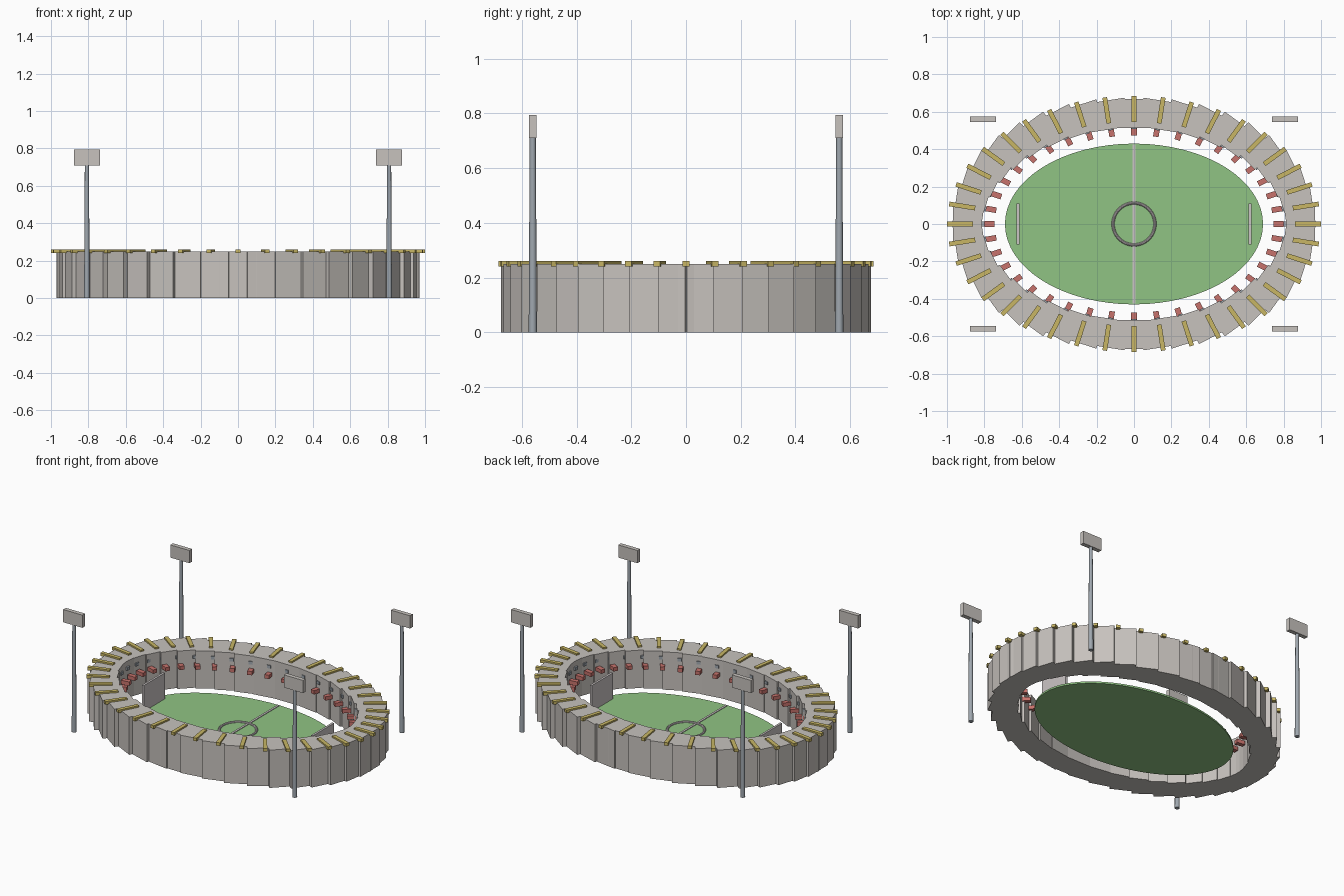
import bpy, bmesh, math
from mathutils import Matrix, Vector

old = bpy.data.objects.get("Cube")
if old:
    bpy.data.objects.remove(old, do_unlink=True)


def material(name, r, g, b):
    m = bpy.data.materials.new(name)
    m.use_nodes = True
    m.diffuse_color = (r, g, b, 1)
    m.node_tree.nodes["Principled BSDF"].inputs["Base Color"].default_value = (r, g, b, 1)
    return m


CONCRETE = material("warm concrete", 0.57, 0.54, 0.51)
GRASS = material("grass green", 0.28, 0.55, 0.23)
RED = material("seat red", 0.57, 0.17, 0.15)
YELLOW = material("beam yellow", 0.58, 0.47, 0.13)
STEEL = material("blue grey steel", 0.35, 0.39, 0.43)
CHALK = material("pale marking", 0.60, 0.56, 0.56)


def finish(name, bm, mat):
    mesh = bpy.data.meshes.new(name)
    bm.to_mesh(mesh)
    bm.free()
    mesh.materials.append(mat)
    ob = bpy.data.objects.new(name, mesh)
    bpy.context.collection.objects.link(ob)
    return ob


def add_box(bm, centre, size, turn=0.0):
    mat = (Matrix.Translation(Vector(centre)) @ Matrix.Rotation(turn, 4, 'Z')
           @ Matrix.Diagonal((*size, 1)))
    bmesh.ops.create_cube(bm, size=1, matrix=mat)


def box(name, centre, size, mat):
    bm = bmesh.new()
    add_box(bm, centre, size)
    return finish(name, bm, mat)


def oval_row(name, rx, ry, z, size, mat, count=40):
    """Boxes spaced around an oval, each turned by its own angle."""
    bm = bmesh.new()
    for i in range(count):
        t = math.tau * i / count
        add_box(bm, (rx * math.cos(t), ry * math.sin(t), z), size, t)
    return finish(name, bm, mat)


def smooth(ob):
    bpy.ops.object.select_all(action='DESELECT')
    ob.select_set(True)
    bpy.context.view_layer.objects.active = ob
    bpy.ops.object.shade_smooth_by_angle(angle=math.radians(35))


# Stand wall and the three tiers around it
oval_row("stand_wall", 0.89, 0.59, 0.125, (0.155, 0.205, 0.25), CONCRETE)
oval_row("lower_seats", 0.773, 0.5, 0.155, (0.055, 0.03, 0.025), RED)
oval_row("middle_seats", 0.85, 0.557, 0.205, (0.1, 0.025, 0.02), STEEL)
oval_row("roof_beams", 0.93, 0.615, 0.25, (0.14, 0.025, 0.02), YELLOW)

# Oval pitch
bm = bmesh.new()
bmesh.ops.create_cone(bm, cap_ends=True, segments=64, radius1=1, radius2=1, depth=1,
                      matrix=Matrix.Translation((0, 0, 0.006)) @ Matrix.Diagonal((0.69, 0.43, 0.012, 1)))
smooth(finish("pitch", bm, GRASS))

# Pitch markings
box("halfway_line", (0, 0, 0.012), (0.014, 0.85, 0.008), CHALK)
bpy.ops.mesh.primitive_torus_add(major_radius=0.112, minor_radius=0.008, major_segments=48,
                                 minor_segments=10, location=(0, 0, 0.013))
ring = bpy.context.object
ring.name = "centre_circle"
ring.data.materials.append(CHALK)
smooth(ring)

# Goals and floodlights
for sx, side in ((1, "left"), (-1, "right")):
    box(f"goal_{side}", (sx * 0.62, 0, 0.098), (0.014, 0.22, 0.172), CHALK)
    for sy, end in ((1, "back"), (-1, "front")):
        x, y = sx * 0.808, sy * 0.56
        bm = bmesh.new()
        bmesh.ops.create_cone(bm, cap_ends=True, segments=16, radius1=0.015, radius2=0.011,
                              depth=0.74, matrix=Matrix.Translation((x, y, 0.37)))
        smooth(finish(f"light_pole_{end}_{side}", bm, STEEL))
        box(f"light_panel_{end}_{side}", (x, y, 0.752), (0.14, 0.028, 0.084), CONCRETE)
